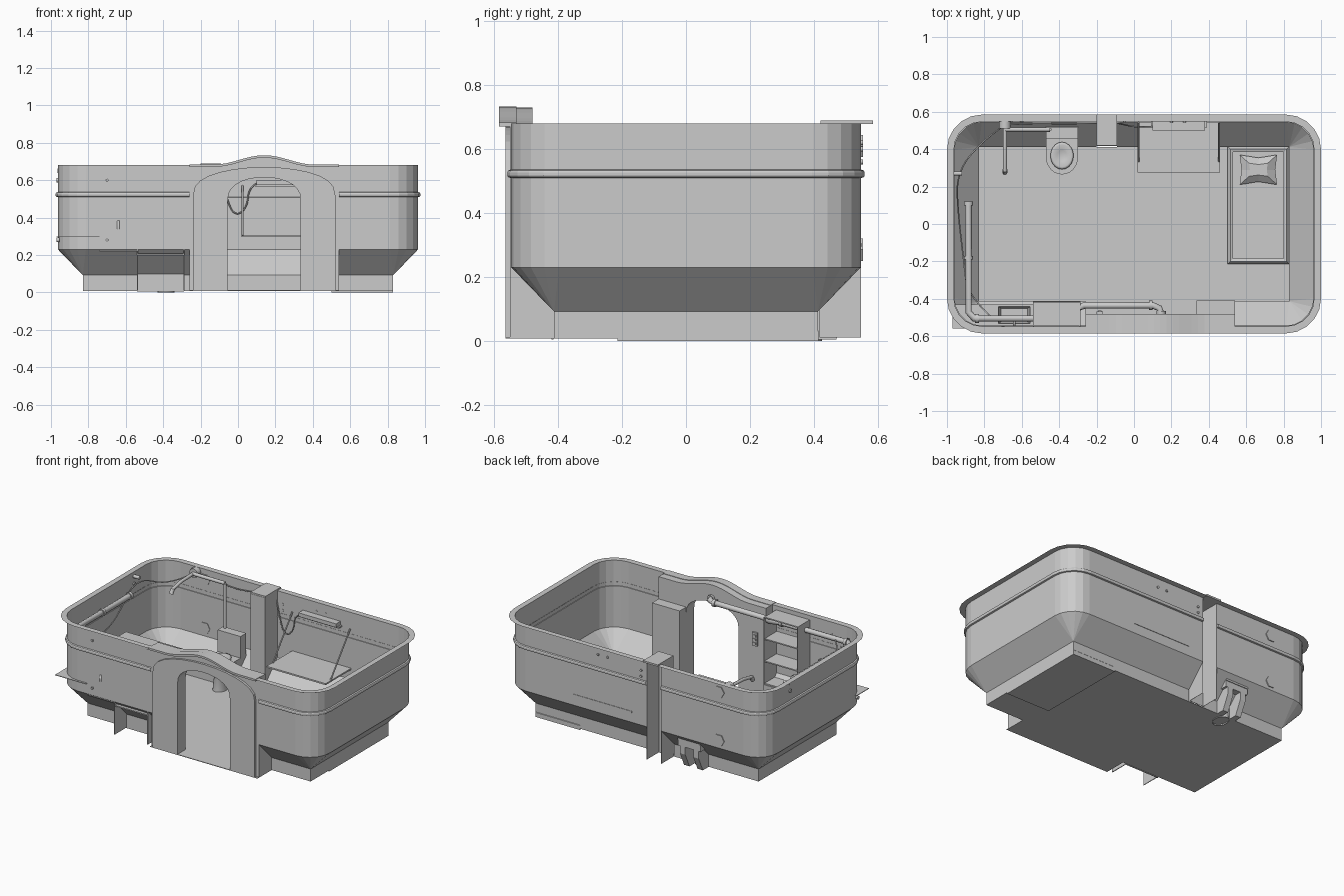
import bpy, bmesh, math
from mathutils import Vector

if "Cube" in bpy.data.objects:
    bpy.data.objects.remove(bpy.data.objects["Cube"])


def finish(name, bm, smooth=False):
    bmesh.ops.remove_doubles(bm, verts=bm.verts, dist=1e-5)
    bmesh.ops.recalc_face_normals(bm, faces=bm.faces)
    me = bpy.data.meshes.new(name)
    bm.to_mesh(me)
    bm.free()
    ob = bpy.data.objects.new(name, me)
    bpy.context.collection.objects.link(ob)
    if smooth:
        for p in me.polygons:
            p.use_smooth = True
    return ob


def box(name, x0, x1, y0, y1, z0, z1):
    bm = bmesh.new()
    bmesh.ops.create_cube(bm, size=1)
    for v in bm.verts:
        v.co = Vector(((x0 + x1) / 2 + v.co.x * (x1 - x0),
                       (y0 + y1) / 2 + v.co.y * (y1 - y0),
                       (z0 + z1) / 2 + v.co.z * (z1 - z0)))
    return finish(name, bm)


def prism(name, pts, a, b, axis='Y'):
    """Extrude an outline along y (points x,z), x (points y,z) or z (points x,y)."""
    put = {'Y': lambda p, d: (p[0], d, p[1]), 'X': lambda p, d: (d, p[0], p[1]),
           'Z': lambda p, d: (p[0], p[1], d)}[axis]
    bm = bmesh.new()
    lo = [bm.verts.new(put(p, a)) for p in pts]
    hi = [bm.verts.new(put(p, b)) for p in pts]
    n = len(pts)
    bm.faces.new(lo)
    bm.faces.new(hi)
    for i in range(n):
        bm.faces.new((lo[i], lo[(i + 1) % n], hi[(i + 1) % n], hi[i]))
    return finish(name, bm)


def loft(bm, rings, cap=False):
    loops = [[bm.verts.new(p) for p in r] for r in rings]
    n = len(loops[0])
    for a, b in zip(loops, loops[1:]):
        for i in range(n):
            bm.faces.new((a[i], a[(i + 1) % n], b[(i + 1) % n], b[i]))
    if cap:
        bm.faces.new(loops[0])
    bmesh.ops.remove_doubles(bm, verts=bm.verts, dist=1e-5)


def rounded(hx, hy, r, z, seg=5):
    pts = []
    for k, (sx, sy) in enumerate([(1, 1), (-1, 1), (-1, -1), (1, -1)]):
        for i in range(seg + 1):
            t = math.pi / 2 * (k + i / seg)
            pts.append((sx * (hx - r) + r * math.cos(t), sy * (hy - r) + r * math.sin(t), z))
    return pts


def pipe(name, pts, r, soft=False):
    cu = bpy.data.curves.new(name + "_path", 'CURVE')
    cu.dimensions = '3D'
    cu.bevel_depth = r
    cu.bevel_resolution = 2
    cu.use_fill_caps = True
    sp = cu.splines.new('NURBS' if soft else 'POLY')
    sp.points.add(len(pts) - 1)
    for q, p in zip(sp.points, pts):
        q.co = (*p, 1)
    if soft:
        sp.use_endpoint_u = True
        sp.order_u = 3
        sp.resolution_u = 6
    tmp = bpy.data.objects.new(name + "_tmp", cu)
    bpy.context.collection.objects.link(tmp)
    me = bpy.data.meshes.new_from_object(tmp.evaluated_get(bpy.context.evaluated_depsgraph_get()))
    bpy.data.objects.remove(tmp)
    ob = bpy.data.objects.new(name, me)
    bpy.context.collection.objects.link(ob)
    return ob


def ellipse(cx, cy, rx, ry, z, n=20):
    return [(cx + rx * math.cos(2 * math.pi * i / n), cy + ry * math.sin(2 * math.pi * i / n), z)
            for i in range(n)]


def cut_gaps(bm):
    """Open the shell at the doorway and at the rear channel."""
    for x in (-.26, .54, -.2, -.09):
        bmesh.ops.bisect_plane(bm, geom=bm.verts[:] + bm.edges[:] + bm.faces[:],
                               plane_co=(x, 0, 0), plane_no=(1, 0, 0))
    bad = []
    for f in bm.faces:
        c = f.calc_center_median()
        if abs(c.y) > .3 and ((c.y < 0 and -.26 < c.x < .54) or (c.y > 0 and -.2 < c.x < -.09)):
            bad.append(f)
    bmesh.ops.delete(bm, geom=bad, context='FACES')


# Hull shell: upright foot, sloped skirt, wall, flat rim
bm = bmesh.new()
loft(bm, [rounded(.83, .413, 0, .01), rounded(.83, .413, 0, .092), rounded(.963, .547, .15, .23),
          rounded(.963, .547, .15, .68), rounded(1.0, .585, .187, .68)])
cut_gaps(bm)
finish("hull_shell", bm)
box("floor", -.83, .83, -.413, .413, .008, .012)

# Raised band around the wall
bm = bmesh.new()
loft(bm, [rounded(.96 + d, .544 + d, .15 + d, z) for d, z in
          [(0, .508), (.012, .512), (.015, .517), (.015, .527), (.012, .533), (0, .537)]])
cut_gaps(bm)
finish("wall_band", bm)

# Rear service channel with projecting cap
for n, x in (("left", -.2), ("right", -.092)):
    box("channel_side_" + n, x, x + .002, .42, .547, .01, .68)
box("channel_back", -.2, -.09, .418, .421, .01, .68)
box("channel_cap", -.2, -.09, .42, .585, .678, .69)


# Doorway wall with arched opening and bulged top
def arch(hw, spring, rise, n=14):
    return [(.14 + hw * math.cos(math.pi * i / n), spring + rise * math.sin(math.pi * i / n) ** .8)
            for i in range(n + 1)]


def bulge(x):
    return .68 + .05 * (.5 + .5 * math.cos(math.pi * max(-1, min(1, (x - .14) / .27))))


opening = [(.335, .01)] + arch(.195, .49, .125) + [(-.055, .01)]
xs = [-.26] + [-.13 + .54 * i / 16 for i in range(17)] + [.54]
prism("doorway_wall", [(x, bulge(x)) for x in xs] + [(.54, .01)] + opening + [(-.26, .01)], -.55, -.48)
prism("doorway_surround", [(-.24, .01)] + arch(.38, .52, .15)[::-1] + [(.52, .01)] + opening,
      -.565, -.548)
prism("arch_hood", [(x, bulge(x) + .003) for x in xs] + [(x, bulge(x) - .01) for x in xs[::-1]],
      -.585, -.53)
box("doorway_inner_jamb", .335, .54, -.48, -.41, .01, .53)
box("doorway_threshold", -.26, .54, -.565, -.41, .008, .012)
box("door_control", -.2, -.165, -.48, -.468, .41, .5)
for i in range(3):
    box(f"control_button_{i}", -.192, -.173, -.468, -.463, .42 + i * .026, .435 + i * .026)

# Shelf unit; its sides reach below the skirt
for n, x in (("left", -.54), ("right", -.292)):
    box("shelf_side_" + n, x, x + .005, -.549, -.415, .01, .65)
for i, z in enumerate((.2, .35, .5, .645)):
    box(f"shelf_board_{i}", -.54, -.29, -.545, -.42, z, z + .008)
box("shelf_foot_panel", -.54, -.29, -.42, -.414, .005, .2)

# Corner counter and wash basin
box("counter", -.97, -.74, -.56, -.43, .298, .302)
bm = bmesh.new()
quad = lambda hx, hy, z: [(-.64 + sx * hx, -.487 + sy * hy, z)
                          for sx, sy in ((1, 1), (-1, 1), (-1, -1), (1, -1))]
loft(bm, [quad(.07, .035, .24), quad(.085, .045, .305), quad(.1, .057, .305), quad(.1, .057, .22)], True)
finish("wash_basin", bm)
pipe("basin_tap", [(-.64, -.545, .34), (-.64, -.545, .38), (-.64, -.5, .38), (-.64, -.5, .36)], .007)

# Pipework along left and front walls
pipe("main_pipe", [(-.885, .11, .6), (-.885, -.47, .6), (-.855, -.505, .6), (-.345, -.505, .6),
                   (-.31, -.49, .6), (-.3, -.45, .62), (-.265, -.435, .64), (.1, -.435, .64),
                   (.135, -.45, .64), (.145, -.48, .64)], .018)
for i, (a, b) in enumerate([((-.885, .12, .6), (-.885, .1, .6)), ((-.885, -.17, .6), (-.885, -.19, .6)),
                            ((-.83, -.505, .6), (-.85, -.505, .6)), ((-.37, -.505, .6), (-.35, -.505, .6)),
                            ((.08, -.435, .64), (.1, -.435, .64)), ((.145, -.465, .64), (.145, -.482, .64))]):
    pipe(f"pipe_collar_{i}", [a, b], .025)

# Shower on the rear wall
pipe("shower_mount", [(-.69, .547, .65), (-.69, .51, .65)], .032)
pipe("shower_arm", [(-.69, .53, .65), (-.69, .38, .645), (-.69, .28, .625)], .011)
pipe("shower_head", [(-.69, .29, .63), (-.69, .275, .6)], .014)
pipe("toilet_pipe", [(-.69, .505, .65), (-.45, .505, .65)], .012)
pipe("toilet_downpipe", [(-.45, .505, .65), (-.45, .505, .35)], .01)

# Toilet: tank, seat, bowl, pedestal, rear outlet
box("toilet_tank", -.47, -.3, .455, .515, .15, .35)
outline = [(-.3, .52)] + [(-.47, .52)]
outline += [(-.385 + .085 * math.cos(t), .355 + .09 * math.sin(t))
            for t in [math.pi + math.pi * i / 12 for i in range(13)]]
seat = prism("toilet_seat", outline, .19, .205, 'Z')
bm = bmesh.new()
E = lambda rx, ry, z: ellipse(-.385, .365, rx, ry, z)
loft(bm, [E(.025, .03, .21), E(.05, .06, .225), E(.062, .073, .22), E(.055, .07, .18),
          E(.035, .05, .1), E(.045, .06, 0)], True)
finish("toilet_bowl", bm, True)
box("toilet_outlet_housing", -.47, -.3, .41, .515, .15, .2)
for n, x in (("left", -.455), ("right", -.355)):
    prism("outlet_leg_" + n, [(.41, .15), (.515, .15), (.515, .1), (.47, .005), (.41, .005)],
          x, x + .04, 'X')

# Fold-down table with stays, small cabinet above
box("folding_table", .02, .46, .275, .55, .295, .305)
for n, x in (("left", .025), ("right", .455)):
    pipe("table_stay_" + n, [(x, .335, .305), (x, .543, .57)], .005)
box("wall_cabinet", .1, .38, .5, .547, .575, .6)
box("cabinet_tray", .09, .39, .515, .547, .565, .575)

# Sunken bed tray with headrest
bm = bmesh.new()
R = lambda d, z: [(.665 + sx * (.165 - d), .1 + sy * (.315 - d), z)
                  for sx, sy in ((1, 1), (-1, 1), (-1, -1), (1, -1))]
loft(bm, [R(.03, .03), R(.03, .045), R(.015, .05), R(0, .03), R(0, 0)], True)
bm.faces.new([bm.verts.new(p) for p in R(0, 0)])
finish("bed_tray", bm)
bm = bmesh.new()
P = lambda hx, hy, z: [(.665 + a * hx, .29 + b * hy, z) for a, b in
                       ((1, 1), (0, .8), (-1, 1), (-.9, 0), (-1, -1), (0, -.8), (1, -1), (.9, 0))]
loft(bm, [P(.05, .035, .085), P(.1, .08, .055), P(.08, .06, .03)], True)
finish("headrest", bm)

# Loose cables
pipe("rear_cable", [(-.2, .54, .64), (-.35, .535, .61), (-.55, .54, .63), (-.69, .53, .65)], .004, True)
pipe("left_cable", [(-.69, .53, .65), (-.82, .44, .56), (-.95, .27, .65), (-.94, .05, .45),
                    (-.91, -.2, .42), (-.89, -.38, .5), (-.77, -.49, .6)], .004, True)
pipe("hanging_cable", [(-.09, .54, .62), (-.05, .53, .45), (.0, .52, .41), (.05, .52, .46),
                       (.06, .52, .57), (.12, .52, .59)], .004, True)
pipe("left_hook", [(-.965, .27, .65), (-.92, .27, .65)], .012)

# Hexagonal ports and small studs outside
for i, z in enumerate((.61, .285)):
    prism(f"hex_port_{i}", [(-.63 + .04 * math.cos(k * math.pi / 3), z + .04 * math.sin(k * math.pi / 3))
                            for k in range(6)], .543, .553)
studs = [(.2, .55, .62), (.27, .55, .62), (-.05, .55, .6), (-.05, .55, .56), (-.7, -.55, .6), (-.7, -.55, .28)]
for i, (x, y, z) in enumerate(studs):
    pipe(f"wall_stud_{i}", [(x, y - .006, z), (x, y + .004, z)], .008)
for i, (y, z) in enumerate([(.27, .6), (-.45, .28)]):
    pipe(f"side_stud_{i}", [(-.97, y, z), (-.955, y, z)], .012)
